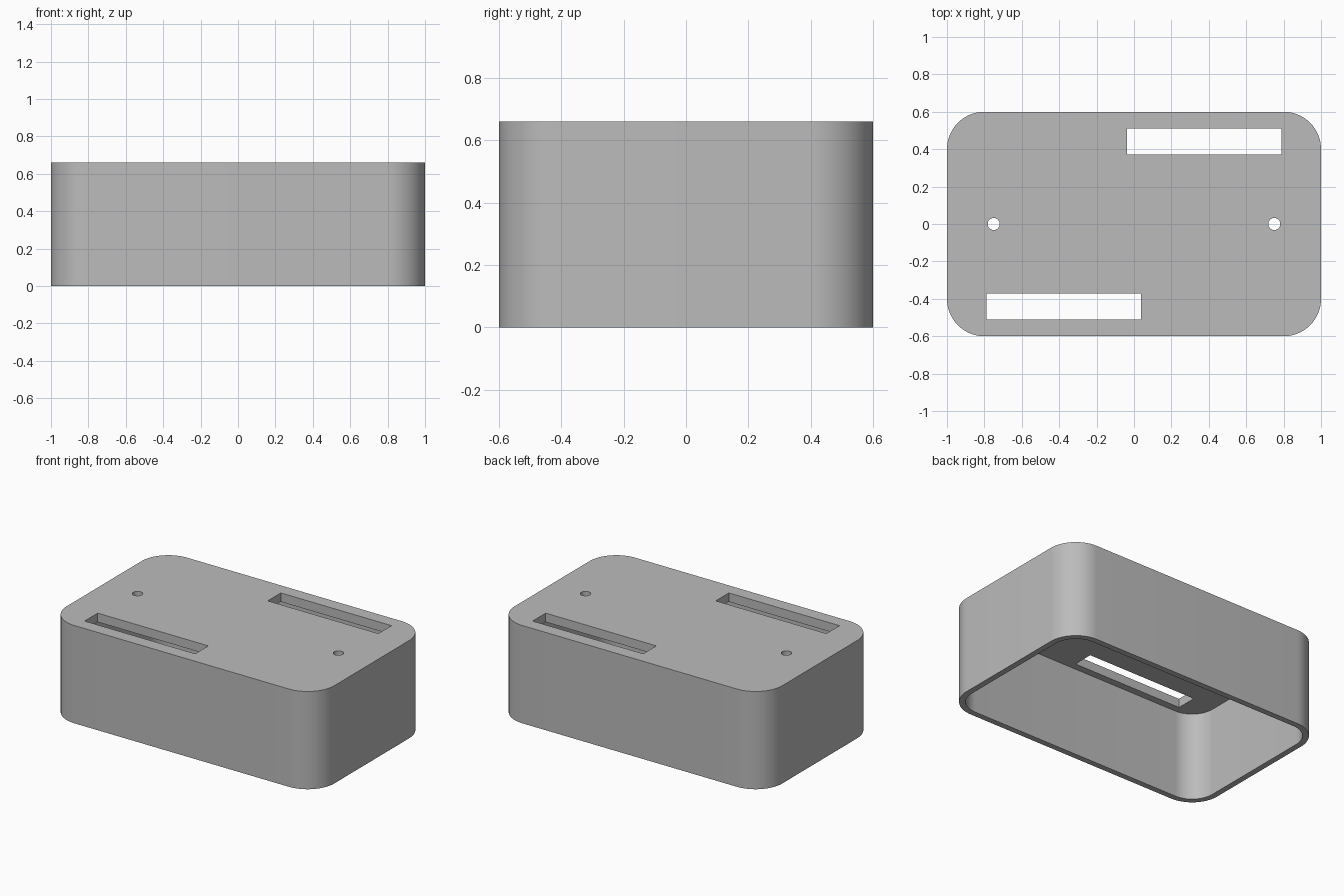
import bpy, bmesh, math

cube = bpy.data.objects.get("Cube")
if cube:
    bpy.data.objects.remove(cube, do_unlink=True)

LENGTH, DEPTH, HEIGHT = 2.0, 1.2, 0.66
RADIUS, WALL, ROOF = 0.2, 0.04, 0.06

grey = bpy.data.materials.new("mid grey")
grey.use_nodes = True
colour = (0.5, 0.5, 0.5, 1)
grey.diffuse_color = colour
grey.node_tree.nodes["Principled BSDF"].inputs["Base Color"].default_value = colour


def rounded_rect(w, d, r, steps=16):
    """Outline of a rectangle with rounded corners, counter-clockwise."""
    pts = []
    for i, (sx, sy) in enumerate(((1, 1), (-1, 1), (-1, -1), (1, -1))):
        for k in range(steps + 1):
            a = math.pi / 2 * (i + k / steps)
            pts.append((sx * (w / 2 - r) + r * math.cos(a),
                        sy * (d / 2 - r) + r * math.sin(a)))
    return pts


def rect(w, d):
    return [(-w / 2, -d / 2), (w / 2, -d / 2), (w / 2, d / 2), (-w / 2, d / 2)]


def circle(r, steps=32):
    return [(r * math.cos(2 * math.pi * k / steps), r * math.sin(2 * math.pi * k / steps))
            for k in range(steps)]


def prism(name, outline, z0, z1, x=0, y=0):
    """Extrude an outline upward into a solid object."""
    bm = bmesh.new()
    base = bm.faces.new([bm.verts.new((px + x, py + y, z0)) for px, py in outline])
    top = bmesh.ops.extrude_face_region(bm, geom=[base])["geom"]
    bmesh.ops.translate(bm, vec=(0, 0, z1 - z0),
                        verts=[v for v in top if isinstance(v, bmesh.types.BMVert)])
    bmesh.ops.recalc_face_normals(bm, faces=bm.faces)
    mesh = bpy.data.meshes.new(name)
    bm.to_mesh(mesh)
    bm.free()
    mesh.materials.append(grey)
    obj = bpy.data.objects.new(name, mesh)
    bpy.context.collection.objects.link(obj)
    return obj


# Outer body
shell = prism("enclosure_shell", rounded_rect(LENGTH, DEPTH, RADIUS), 0, HEIGHT)

# Hollow open at the bottom
cutters = [prism("cavity_cutter",
                 rounded_rect(LENGTH - 2 * WALL, DEPTH - 2 * WALL, RADIUS - WALL),
                 -0.1, HEIGHT - ROOF)]

# Slots and screw holes through the roof, turned half a circle for the other side
for side, label in ((1, "left"), (-1, "right")):
    cutters.append(prism(label + "_slot_cutter", rect(0.826, 0.14), 0.5, 0.8,
                         side * 0.375, side * 0.441))
    cutters.append(prism(label + "_hole_cutter", circle(0.032), 0.5, 0.8, side * 0.75, 0))

for cutter in cutters:
    mod = shell.modifiers.new(cutter.name, 'BOOLEAN')
    mod.operation = 'DIFFERENCE'
    mod.solver = 'EXACT'
    mod.object = cutter

# Apply the cuts, then drop the cutters
bpy.ops.object.select_all(action='DESELECT')
shell.select_set(True)
bpy.context.view_layer.objects.active = shell
for mod in list(shell.modifiers):
    bpy.ops.object.modifier_apply(modifier=mod.name)
for cutter in cutters:
    bpy.data.objects.remove(cutter, do_unlink=True)

bpy.ops.object.shade_smooth_by_angle(angle=math.radians(30))
